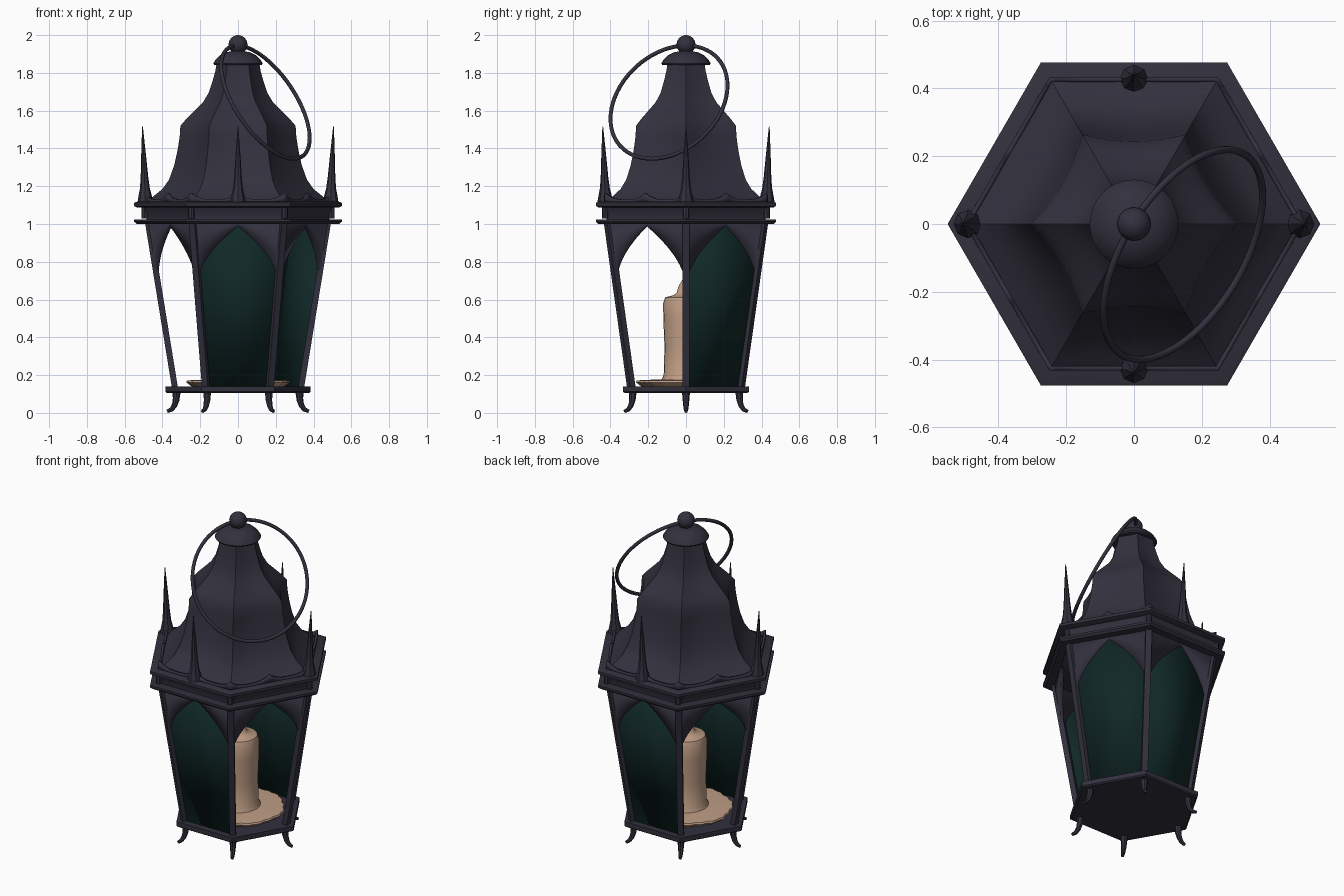
import bpy, bmesh, math
from mathutils import Vector

cube = bpy.data.objects.get("Cube")
if cube:
    bpy.data.objects.remove(cube, do_unlink=True)


def material(name, rgb):
    m = bpy.data.materials.new(name)
    m.use_nodes = True
    m.diffuse_color = (*rgb, 1)
    bsdf = m.node_tree.nodes["Principled BSDF"]
    bsdf.inputs["Base Color"].default_value = (*rgb, 1)
    bsdf.inputs["Roughness"].default_value = 0.7
    return m


IRON = material("dark iron", (0.032, 0.030, 0.047))
GLASS = material("dark green glass", (0.005, 0.021, 0.020))
WAX = material("tan wax", (0.52, 0.34, 0.235))


def finish(name, bm, mat, angle=35):
    bmesh.ops.recalc_face_normals(bm, faces=bm.faces)
    me = bpy.data.meshes.new(name)
    bm.to_mesh(me)
    bm.free()
    me.materials.append(mat)
    me.shade_smooth()
    me.set_sharp_from_angle(angle=math.radians(angle))
    ob = bpy.data.objects.new(name, me)
    bpy.context.scene.collection.objects.link(ob)
    return ob


def loft(name, rings, mat=IRON, angle=35):
    """Skin a stack of closed rings and cap both ends."""
    bm = bmesh.new()
    rows = [[bm.verts.new(p) for p in ring] for ring in rings]
    n = len(rows[0])
    for a, b in zip(rows, rows[1:]):
        for i in range(n):
            j = (i + 1) % n
            bm.faces.new((a[i], a[j], b[j], b[i]))
    bm.faces.new(rows[0])
    bm.faces.new(rows[-1])
    return finish(name, bm, mat, angle)


def circle(r, z, n, cx=0.0, cy=0.0):
    return [(cx + r * math.cos(math.tau * i / n), cy + r * math.sin(math.tau * i / n), z)
            for i in range(n)]


def lathe(name, profile, n, mat=IRON, cx=0.0, cy=0.0, angle=35):
    return loft(name, [circle(r, z, n, cx, cy) for r, z in profile], mat, angle)


def corner(k, r, z):
    a = k * math.pi / 3
    return Vector((r * math.cos(a), r * math.sin(a), z))


def side_point(k, t, r, z):
    """Point on hexagon side k, with t running from -1 to 1."""
    return corner(k, r, z).lerp(corner(k + 1, r, z), (t + 1) / 2)


def wall_radius(z):
    return 0.335 + (z - 0.14) * 0.163


def solidify(ob, thickness):
    mod = ob.modifiers.new("thickness", "SOLIDIFY")
    mod.thickness = thickness
    mod.offset = 0


# Base tray and the two flanges with the flared band between
lathe("base_plate", [(0.375, 0.105), (0.385, 0.112), (0.385, 0.14)], 6)
lathe("lower_flange", [(0.535, 1.0), (0.55, 1.012), (0.55, 1.025)], 6)
lathe("flange_band", [(0.485, 1.02), (0.485, 1.05), (0.51, 1.092)], 6)
lathe("upper_flange", [(0.535, 1.088), (0.55, 1.095), (0.55, 1.112), (0.535, 1.118)], 6)

# Corner posts, curled feet and flange pegs
foot_path = [(0.325, 0.11), (0.328, 0.07), (0.336, 0.04), (0.352, 0.018), (0.375, 0.008)]
for k in range(6):
    out = corner(k, 1, 0)
    across = Vector((-out.y, out.x, 0))
    rings = []
    for z in (0.13, 1.005):
        c = corner(k, wall_radius(z), z)
        rings.append([c + out * (0.016 * a) + across * (0.018 * b)
                      for a, b in ((1, 1), (-1, 1), (-1, -1), (1, -1))])
    loft(f"post_{k + 1}", rings)

    rings = []
    for i, (r, z) in enumerate(foot_path):
        bend = math.radians(17 * i)
        normal = out * math.cos(bend) + Vector((0, 0, math.sin(bend)))
        size = 0.021 - 0.003 * i
        rings.append([out * r + Vector((0, 0, z)) + normal * (size * math.cos(a)) + across * (size * math.sin(a))
                      for a in (math.tau * j / 8 for j in range(8))])
    loft(f"foot_{k + 1}", rings)
    peg = corner(k, 0.495, 0)
    lathe(f"peg_{k + 1}", [(0.017, 1.03), (0.017, 1.09)], 8, IRON, peg.x, peg.y)

# Pointed arch on each side; glass fills the front, back and one rear side
GLAZED = (0, 1, 4)
for k in range(6):
    bm = bmesh.new()
    steps = 24
    low, high = [], []
    for i in range(steps + 1):
        t = 2 * i / steps - 1
        z = 0.69 + 0.3 * (1 - abs(t)) ** 0.62
        low.append(bm.verts.new(side_point(k, t, wall_radius(z), z)))
        high.append(bm.verts.new(side_point(k, t, wall_radius(1.01), 1.01)))
    for i in range(steps):
        bm.faces.new((low[i], low[i + 1], high[i + 1], high[i]))
    solidify(finish(f"arch_{k + 1}", bm, IRON), 0.016)
    if k in GLAZED:
        bm = bmesh.new()
        bm.faces.new([bm.verts.new(side_point(k, t, wall_radius(z), z))
                      for t, z in ((-1, 0.135), (1, 0.135), (1, 1.0), (-1, 1.0))])
        solidify(finish(f"glass_{k + 1}", bm, GLASS), 0.006)

# Bell roof: hexagon rings whose sides sag inward (radius, height, sag)
roof = [(0.49, 1.115, 0), (0.45, 1.145, 0.01), (0.4, 1.185, 0.02), (0.365, 1.235, 0.035),
        (0.338, 1.31, 0.05), (0.32, 1.39, 0.06), (0.309, 1.46, 0.07), (0.305, 1.52, 0.08),
        (0.275, 1.555, 0.08), (0.23, 1.6, 0.075), (0.185, 1.645, 0.065), (0.155, 1.695, 0.05),
        (0.135, 1.755, 0.04), (0.12, 1.81, 0.03), (0.112, 1.86, 0.03)]
rings = []
for r, z, sag in roof:
    ring = []
    for k in range(6):
        for i in range(8):
            t = i / 4 - 1
            p = side_point(k, t, r, z)
            s = 1 - sag * (1 - t * t)
            ring.append((p.x * s, p.y * s, z))
    rings.append(ring)
loft("roof", rings)

# Scalloped rim around the roof
bm = bmesh.new()
low, high = [], []
for k in range(6):
    for i in range(24):
        t = i / 12 - 1
        cusp = abs(2 * ((i / 12) % 1) - 1)
        low.append(bm.verts.new(side_point(k, t, 0.492, 1.11)))
        high.append(bm.verts.new(side_point(k, t, 0.492, 1.13 + 0.035 * cusp ** 3)))
for i in range(len(low)):
    j = (i + 1) % len(low)
    bm.faces.new((low[i], low[j], high[j], high[i]))
solidify(finish("scalloped_rim", bm, IRON), 0.014)

# Four tall spikes, leaning slightly outward
spike = [(0.042, 1.115), (0.034, 1.155), (0.026, 1.19), (0.02, 1.25), (0.013, 1.36), (0.002, 1.517)]
for name, x, y in (("left", 0.49, 0), ("right", -0.49, 0), ("front", 0, -0.427), ("back", 0, 0.427)):
    rings = []
    for r, z in spike:
        lean = 1 + 0.08 * (z - 1.115)
        rings.append(circle(r, z, 8, x * lean, y * lean))
    loft(f"{name}_spike", rings)

# Cap, finial ball and hanging ring
lathe("roof_cap", [(0.125, 1.842), (0.131, 1.85), (0.118, 1.872), (0.095, 1.893),
                   (0.065, 1.908), (0.035, 1.915)], 32)
ball = [(max(0.002, 0.05 * math.sin(a)), 1.95 - 0.05 * math.cos(a))
        for a in (math.pi * i / 12 for i in range(13))]
lathe("finial_ball", ball, 24)
tilt = Vector((0.737, -0.451, 0.504)).to_track_quat("Z", "Y").to_euler()
bpy.ops.mesh.primitive_torus_add(location=(0.145, -0.09, 1.645), rotation=tilt,
                                 major_radius=0.347, minor_radius=0.0105,
                                 major_segments=64, minor_segments=10)
handle = bpy.context.object
handle.name = "hanging_ring"
handle.data.materials.clear()
handle.data.materials.append(IRON)
handle.data.shade_smooth()

# Candle with melted top, standing in a ragged pool of wax
lathe("candle", [(0.135, 0.165), (0.118, 0.2), (0.114, 0.35), (0.12, 0.5), (0.121, 0.58),
                 (0.11, 0.612), (0.07, 0.622), (0.05, 0.635), (0.04, 0.67), (0.022, 0.7),
                 (0.004, 0.735)], 24, WAX, angle=50)
pool = []
for r, z in ((0.235, 0.14), (0.262, 0.162), (0.258, 0.172), (0.13, 0.178)):
    ring = []
    for x, y, _ in circle(r, z, 72):
        a = math.atan2(y, x)
        s = 1 + 0.025 * math.cos(2 * a) + 0.018 * math.sin(7 * a) + 0.018 * math.sin(23 * a)
        ring.append((x * s, y * s, z))
    pool.append(ring)
loft("wax_pool", pool, WAX)
